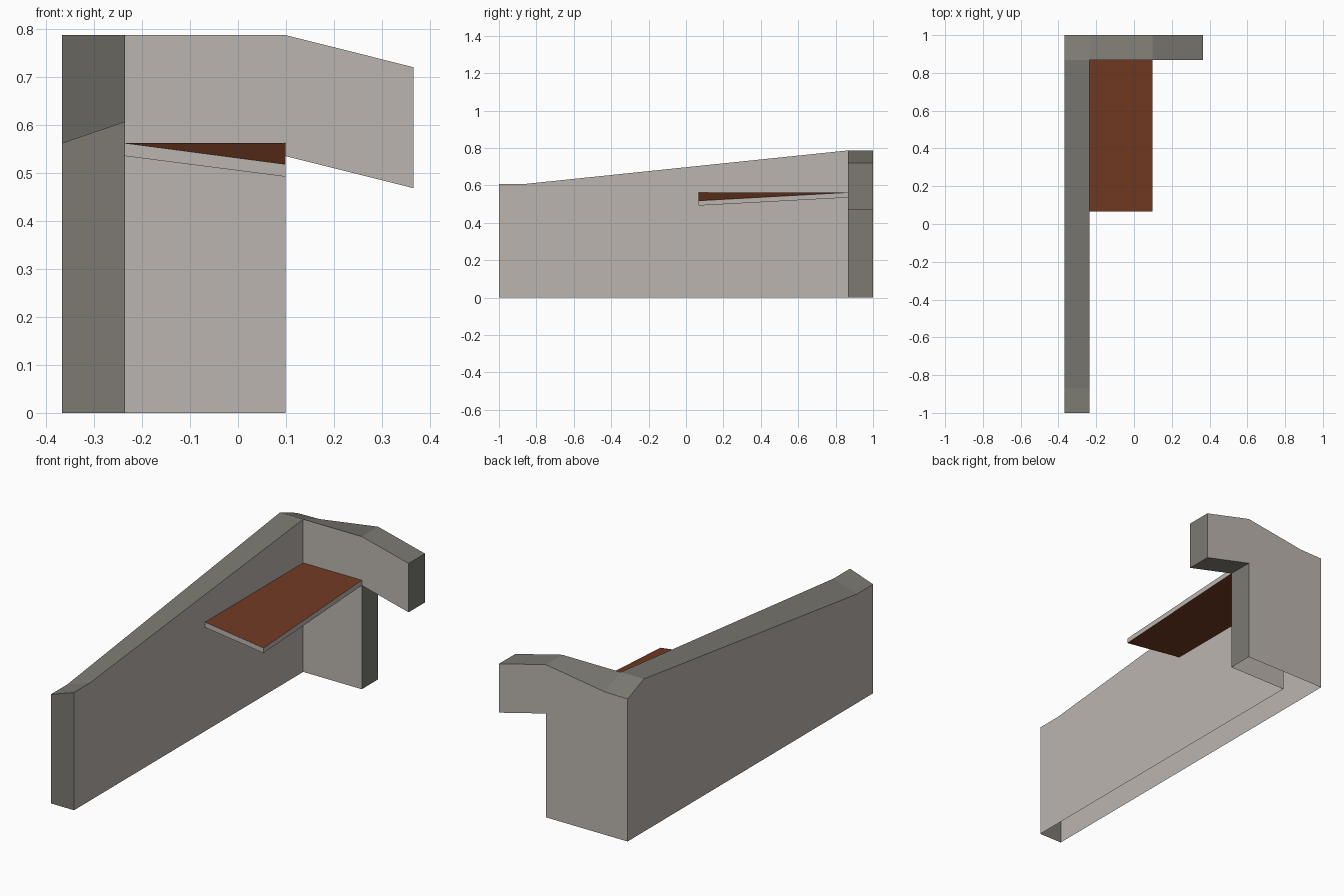
import bpy, bmesh

if "Cube" in bpy.data.objects:
    bpy.data.objects.remove(bpy.data.objects["Cube"])


def material(name, rgb):
    m = bpy.data.materials.new(name)
    m.diffuse_color = (*rgb, 1)
    m.use_nodes = True
    m.node_tree.nodes["Principled BSDF"].inputs["Base Color"].default_value = m.diffuse_color
    return m


PLASTER = material("pale plaster", (0.50, 0.46, 0.43))
TRIM = material("grey coping", (0.20, 0.193, 0.167))
WOOD = material("brown wood", (0.165, 0.042, 0.016))


def loft(name, rings, segments, side_mats, start=None, end=None):
    """Skin four-point rings; segments lists the sides kept between rings.
    Sides: 0 outer/back, 1 top, 2 inner/front, 3 bottom. start/end: cap material."""
    bm = bmesh.new()
    mats = [PLASTER, TRIM, WOOD]
    v = [[bm.verts.new(p) for p in r] for r in rings]

    def add(verts, mat):
        bm.faces.new(verts).material_index = mats.index(mat)

    for a, b, sides in zip(v, v[1:], segments):
        for k in sides:
            n = (k + 1) % 4
            add((a[k], a[n], b[n], b[k]), side_mats[k])
    if start:
        add(v[0][::-1], start)
    if end:
        add(v[-1], end)
    bmesh.ops.remove_doubles(bm, verts=bm.verts[:], dist=1e-5)
    me = bpy.data.meshes.new(name)
    bm.to_mesh(me)
    bm.free()
    for m in mats:
        me.materials.append(m)
    ob = bpy.data.objects.new(name, me)
    bpy.context.collection.objects.link(ob)
    return ob


XO, XI, XP, XE = -0.367, -0.235, 0.099, 0.366   # outer, inner, post end, overhang end
YB = 0.867                                      # front of the back wall
WALL = (PLASTER, TRIM, PLASTER, TRIM)


def along_y(y, x0, x1, bot0, bot1, top0, top1):
    return [(x0, y, bot0), (x0, y, top0), (x1, y, top1), (x1, y, bot1)]


def along_x(x, bot, back, front):
    return [(x, 1, bot), (x, 1, back), (x, YB, front), (x, YB, bot)]


# long side wall, open below, with a sloping coping
loft("side_wall",
     [along_y(-1, XO, XI, 0, 0, 0.562, 0.607),
      along_y(-YB, XO, XI, 0, 0, 0.562, 0.607),
      along_y(YB, XO, XI, 0, 0, 0.787, 0.787)],
     [(0, 1, 2), (0, 1, 2)], WALL, start=TRIM)

# back wall with its drooping overhang
back = loft("back_wall",
            [along_x(XO, 0, 0.734, 0.787),
             along_x(XI, 0, 0.737, 0.787),
             along_x(XP, 0, 0.787, 0.787),
             along_x(XP, 0.535, 0.787, 0.787),
             along_x(XE, 0.468, 0.72, 0.72)],
            [(0, 1), (0, 1, 2), (3,), (0, 1, 2, 3)], WALL, end=TRIM)

# outer side of the corner where the two walls meet
loft("corner_side",
     [along_y(YB, XO, XI, 0, 0, 0.787, 0.787),
      along_y(1, XO, XI, 0, 0, 0.734, 0.737)],
     [(0,)], WALL)

# thin wooden shelf, dipping at its free corner
loft("shelf",
     [along_y(0.067, XI, XP, 0.535, 0.492, 0.562, 0.518),
      along_y(YB, XI, XP, 0.535, 0.535, 0.562, 0.562)],
     [(1, 2, 3)], (PLASTER, WOOD, PLASTER, WOOD), start=PLASTER)
